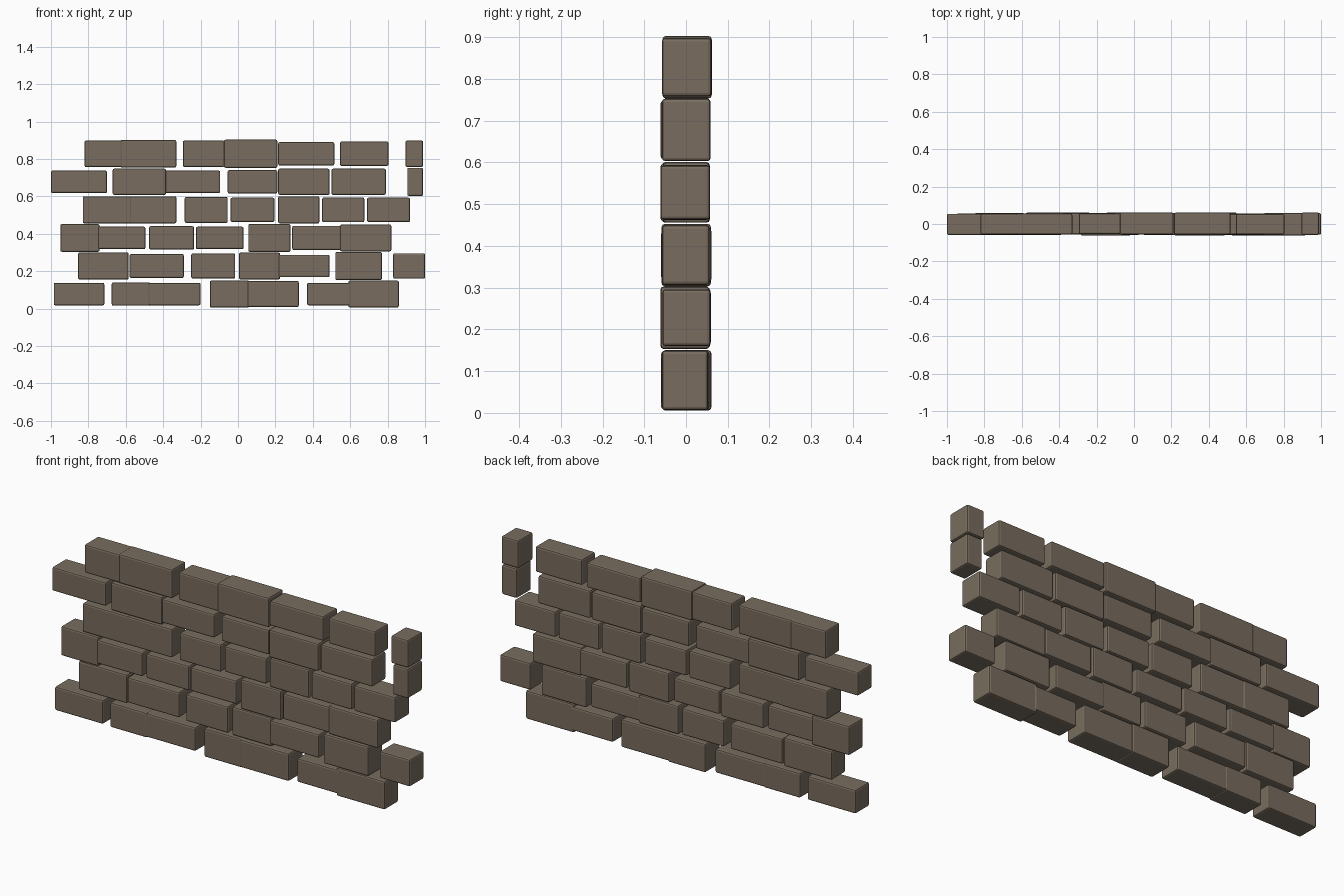
import bpy
import random

random.seed(4)

stone = bpy.data.materials.new("brown stone")
stone.diffuse_color = (0.19, 0.152, 0.114, 1)

# Each course lists its bricks as (left x, right x, height)
COURSES = [
    [(-.985, -.715, .12), (-.675, -.47, .125), (-.48, -.20, .12), (-.15, .06, .145),
     (.05, .325, .14), (.37, .605, .12), (.59, .86, .143)],
    [(-.855, -.585, .145), (-.58, -.29, .128), (-.25, -.015, .134), (.005, .225, .144),
     (.215, .49, .12), (.52, .77, .15), (.83, 1.0, .136)],
    [(-.95, -.74, .148), (-.75, -.495, .12), (-.475, -.235, .125), (-.225, .03, .12),
     (.055, .28, .15), (.29, .55, .13), (.545, .82, .143)],
    [(-.83, -.57, .145), (-.58, -.33, .145), (-.285, -.055, .138), (-.04, .195, .13),
     (.215, .435, .145), (.45, .675, .132), (.69, .92, .13)],
    [(-1.0, -.70, .12), (-.67, -.385, .14), (-.39, -.095, .12), (-.055, .21, .125),
     (.215, .49, .14), (.50, .79, .14), (.905, .99, .15)],
    [(-.82, -.62, .143), (-.63, -.33, .147), (-.295, -.07, .14), (-.075, .21, .15),
     (.215, .515, .125), (.545, .805, .13), (.895, .99, .14)],
]
PITCH = 0.15
FIRST = 0.078


def brick(name, x0, x1, z, height):
    """One stone block with softened edges."""
    depth = 0.113 + random.uniform(-.004, .006)
    shift = random.uniform(-.003, .003)
    bpy.ops.mesh.primitive_cube_add(size=1, location=((x0 + x1) / 2, shift, z))
    ob = bpy.context.object
    ob.name = name
    ob.scale = (x1 - x0, depth, height)
    bpy.ops.object.transform_apply(location=False, rotation=False, scale=True)
    ob.data.materials.append(stone)
    mod = ob.modifiers.new("soft edges", 'BEVEL')
    mod.width = 0.008
    mod.segments = 2


# Stack the courses
for row, bricks in enumerate(COURSES):
    for col, (x0, x1, height) in enumerate(bricks):
        brick(f"brick_{row + 1}_{col + 1}", x0, x1, FIRST + row * PITCH, height)
